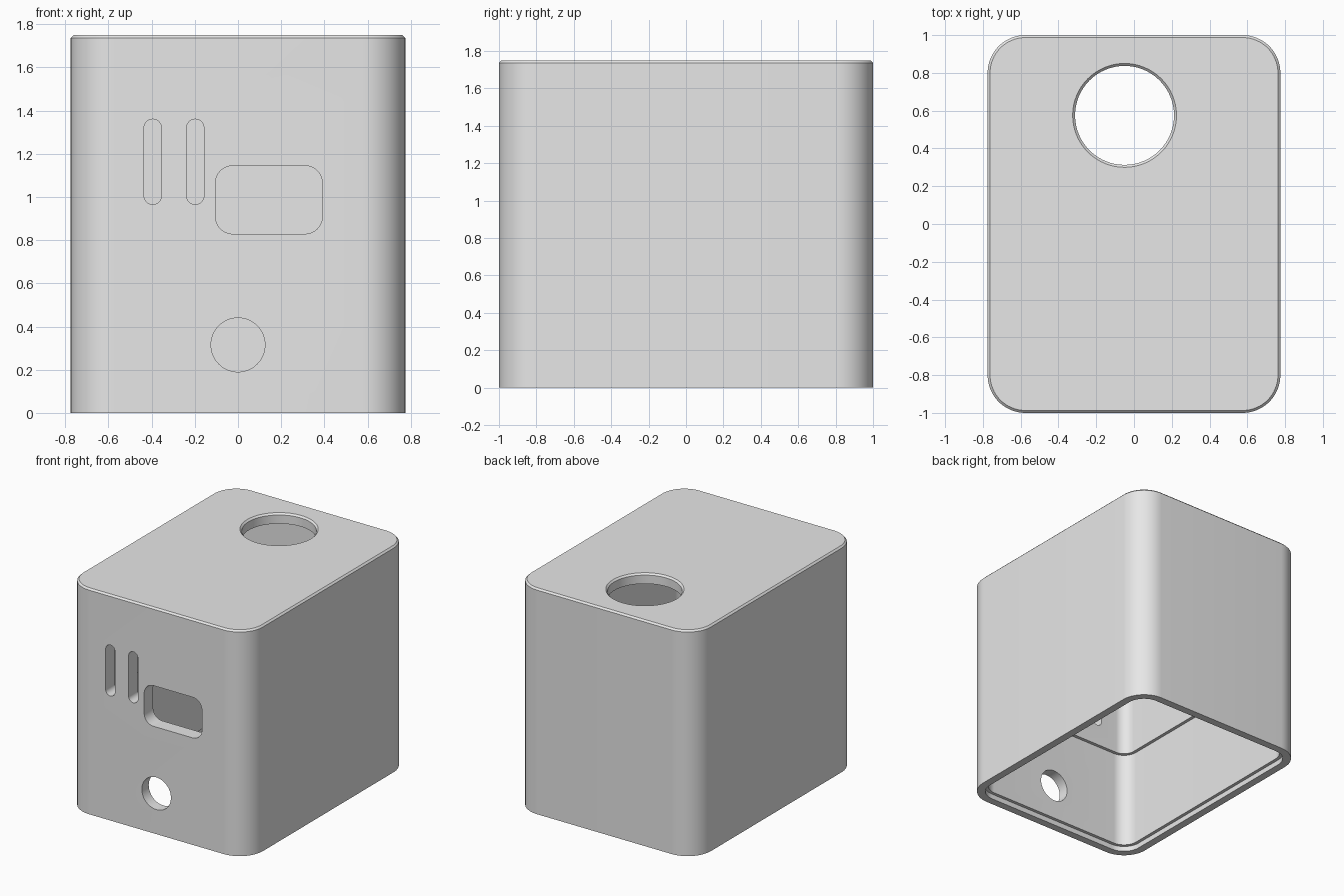
import bpy, bmesh
from math import sin, cos, pi, radians

cube = bpy.data.objects.get("Cube")
if cube:
    bpy.data.objects.remove(cube, do_unlink=True)

W, D, H, R = 1.55, 2.0, 1.75, 0.2    # outer size and corner radius
CH = 0.013                           # chamfer on the upper edges
WALL, ROOF = 0.11, 0.08

grey = bpy.data.materials.new("light_grey")
grey.use_nodes = True
grey.diffuse_color = (0.8, 0.8, 0.8, 1)
grey.node_tree.nodes["Principled BSDF"].inputs["Base Color"].default_value = (0.8, 0.8, 0.8, 1)


def rounded_rect(w, d, r, steps=16):
    """Outline points of a rectangle with rounded corners."""
    pts = []
    for q, (sx, sy) in enumerate([(1, 1), (-1, 1), (-1, -1), (1, -1)]):
        for i in range(steps + 1):
            a = (q + i / steps) * pi / 2
            pts.append((sx * (w / 2 - r) + r * cos(a), sy * (d / 2 - r) + r * sin(a)))
    return pts


def loft(name, w, d, r, sections):
    """Closed solid through (inset, z) sections of a rounded rectangle."""
    bm = bmesh.new()
    rings = [[bm.verts.new((x, y, z)) for x, y in
              rounded_rect(w - 2 * o, d - 2 * o, r - o)] for o, z in sections]
    for a, b in zip(rings, rings[1:]):
        for i in range(len(a)):
            j = (i + 1) % len(a)
            bm.faces.new((a[i], a[j], b[j], b[i]))
    bm.faces.new(rings[0])
    bm.faces.new(rings[-1])
    bmesh.ops.remove_doubles(bm, verts=bm.verts, dist=1e-5)
    bmesh.ops.recalc_face_normals(bm, faces=bm.faces)
    mesh = bpy.data.meshes.new(name)
    bm.to_mesh(mesh)
    bm.free()
    mesh.materials.append(grey)
    ob = bpy.data.objects.new(name, mesh)
    bpy.context.collection.objects.link(ob)
    return ob


# Hollow shell: chamfered top, open base with a lid rebate, thicker upper walls
shell = loft("case_shell", W, D, R, [
    (CH, H), (0, H - CH), (0, 0), (0.06, 0), (0.06, 0.04), (0.085, 0.04),
    (0.085, 0.8), (WALL, 0.8), (WALL, H - ROOF)])

cutters = []


def front_cutter(name, x, z, w, h, r):
    ob = loft(name, w, h, r, [(0, 0.7), (0, 1.2)])
    ob.rotation_euler.x = radians(90)
    ob.location = (x, 0, z)
    cutters.append(ob)


# Front openings
for x in (-0.395, -0.198):
    front_cutter("vent_slot_cutter", x, 1.163, 0.08, 0.395, 0.04)
front_cutter("window_cutter", 0.143, 0.987, 0.495, 0.315, 0.08)
front_cutter("cable_hole_cutter", 0, 0.315, 0.25, 0.25, 0.125)

# Round top opening with a chamfered lip
top = loft("top_hole_cutter", 0.55, 0.55, 0.275,
           [(CH, 1.5), (CH, H - CH), (0, H), (0, 1.9)])
top.location = (-0.05, 0.575, 0)
cutters.append(top)

bpy.context.view_layer.objects.active = shell
for ob in cutters:
    mod = shell.modifiers.new(ob.name, "BOOLEAN")
    mod.operation = "DIFFERENCE"
    mod.solver = "EXACT"
    mod.object = ob
    bpy.ops.object.modifier_apply(modifier=mod.name)
for ob in cutters:
    bpy.data.objects.remove(ob, do_unlink=True)

bpy.ops.object.select_all(action="DESELECT")
shell.select_set(True)
bpy.ops.object.shade_smooth_by_angle(angle=radians(30))
